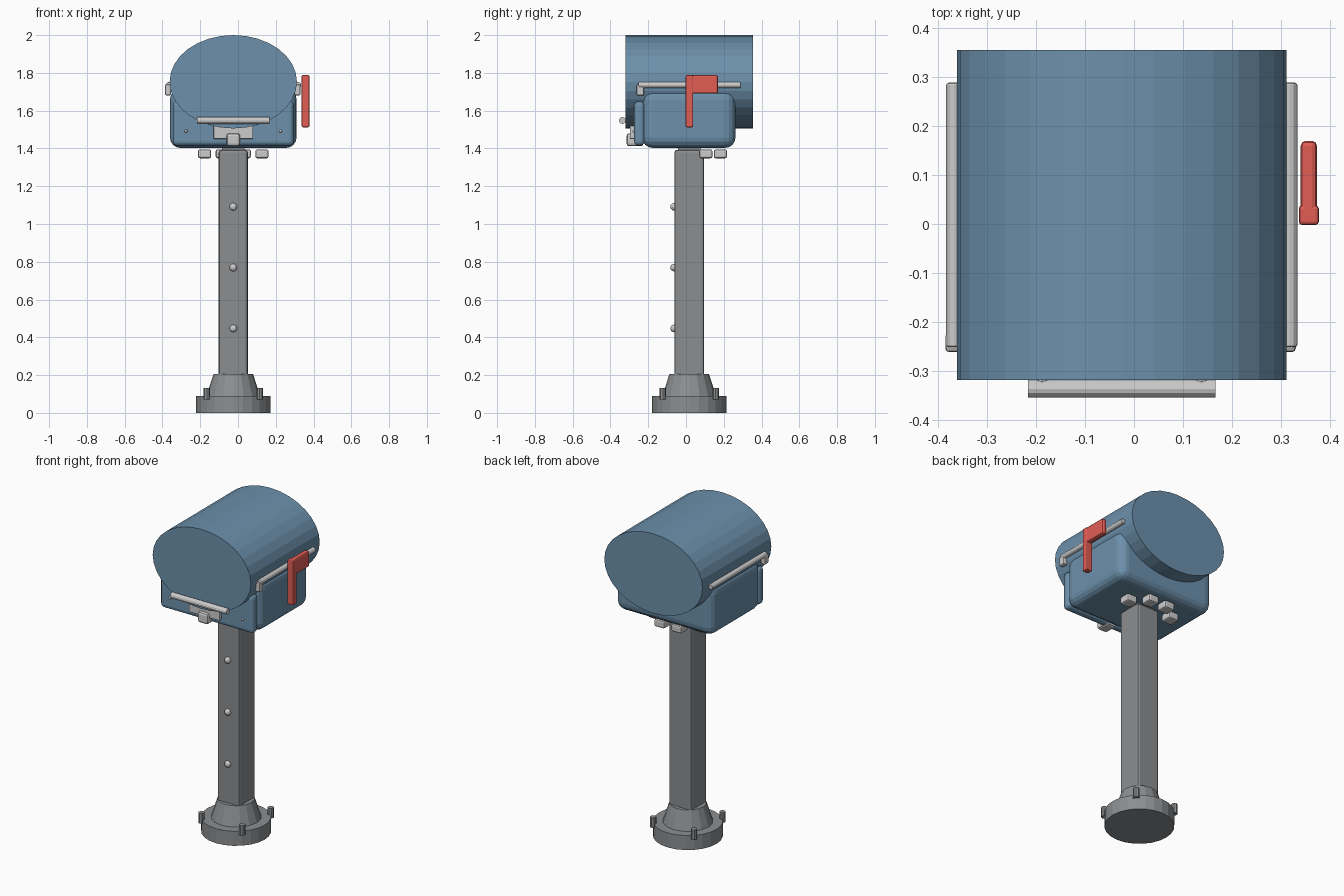
import bpy, math
from mathutils import Vector

if "Cube" in bpy.data.objects:
    bpy.data.objects.remove(bpy.data.objects["Cube"])

CX, CY = -0.025, 0.017   # centre line of post and barrel


def material(name, color):
    m = bpy.data.materials.new(name)
    m.diffuse_color = color
    m.use_nodes = True
    m.node_tree.nodes["Principled BSDF"].inputs["Base Color"].default_value = m.diffuse_color
    return m


BLUE = material("blue_paint", (0.15, 0.28, 0.41, 1))
RED = material("red_paint", (0.75, 0.11, 0.09, 1))
STEEL = material("light_steel", (0.6, 0.6, 0.6, 1))
IRON = material("grey_iron", (0.26, 0.27, 0.28, 1))


def finish(name, mat, bevel=0, segments=2):
    ob = bpy.context.object
    ob.name = name
    ob.data.materials.append(mat)
    bpy.ops.object.transform_apply(location=False, rotation=True, scale=True)
    if bevel:
        b = ob.modifiers.new("bevel", 'BEVEL')
        b.width, b.segments = bevel, segments
    return ob


def box(name, lo, hi, mat, bevel=0, segments=2):
    lo, hi = Vector(lo), Vector(hi)
    bpy.ops.mesh.primitive_cube_add(size=1, location=(lo + hi) / 2)
    bpy.context.object.scale = hi - lo
    return finish(name, mat, bevel, segments)


def rod(name, a, b, r, mat, sides=12, r2=None, bevel=0):
    a, b = Vector(a), Vector(b)
    d = b - a
    bpy.ops.mesh.primitive_cone_add(vertices=sides, radius1=r, radius2=r if r2 is None else r2,
                                    depth=d.length, location=(a + b) / 2,
                                    rotation=d.to_track_quat('Z', 'Y').to_euler())
    return finish(name, mat, bevel)


def stud(name, loc, r, mat):
    bpy.ops.mesh.primitive_uv_sphere_add(segments=12, ring_count=8, radius=r, location=loc)
    return finish(name, mat)


# base and post
rod("base_plate", (CX, CY, 0), (CX, CY, 0.09), 0.197, IRON, 24)
rod("base_collar", (CX, CY, 0.09), (CX, CY, 0.205), 0.142, IRON, 16, r2=0.105)
for sx in (-1, 1):
    for sy in (-1, 1):
        x, y = CX + sx * 0.14, CY + sy * 0.14
        rod("base_bolt", (x, y, 0.07), (x, y, 0.132), 0.018, IRON, 8)
box("post", (CX - 0.077, CY - 0.079, 0.15), (CX + 0.077, CY + 0.079, 1.392), IRON, 0.014)
for z in (0.447, 0.769, 1.091):
    stud("post_bolt", (CX, CY - 0.08, z), 0.02, STEEL)

# blocks under the box
for s in (-1, 1):
    for dx, y in ((0.152, 0.105), (0.058, 0.182)):
        x = CX + s * dx
        box("mount_block", (x - 0.035, y - 0.035, 1.348), (x + 0.035, y + 0.035, 1.395), STEEL, 0.01)
box("mount_plate", (CX - 0.06, CY - 0.06, 1.38), (CX + 0.06, CY + 0.06, 1.42), IRON)

# mailbox body, door and elliptical barrel
box("body", (CX - 0.335, -0.232, 1.403), (CX + 0.335, 0.262, 1.715), BLUE, 0.055, 4)
box("door", (CX - 0.32, -0.275, 1.415), (CX + 0.32, -0.22, 1.65), BLUE, 0.022, 3)
bpy.ops.mesh.primitive_cylinder_add(vertices=32, radius=1, depth=0.675,
                                    location=(CX, CY + 0.001, 1.753),
                                    rotation=(math.pi / 2, 0, 0))
bpy.context.object.scale = (0.337, 0.247, 1)
finish("barrel", BLUE)

# side rails with brackets
for s in (-1, 1):
    x = CX + s * 0.343
    rod("side_rail", (x, -0.252, 1.735), (x, 0.289, 1.735), 0.016, STEEL, 12, bevel=0.005)
    box("rail_bracket", (x - 0.018, -0.262, 1.68), (x + 0.013, -0.222, 1.738), STEEL, 0.008)

# flag
box("flag_arm", (0.337, -0.002, 1.512), (0.378, 0.038, 1.788), RED, 0.007)
box("flag_panel", (0.341, 0.0, 1.69), (0.374, 0.17, 1.788), RED, 0.01)

# handle, latch and rivets on the door
rod("handle_bar", (CX - 0.192, -0.337, 1.548), (CX + 0.192, -0.337, 1.548), 0.018, STEEL, 12)
for s in (-1, 1):
    x = CX + s * 0.163
    rod("handle_stem", (x, -0.337, 1.548), (x, -0.26, 1.548), 0.011, STEEL, 8)
    stud("door_rivet", (CX + s * 0.25, -0.275, 1.492), 0.008, STEEL)
box("latch_plate", (CX - 0.105, -0.297, 1.45), (CX + 0.105, -0.265, 1.53), STEEL, 0.006)
box("latch", (CX - 0.036, -0.315, 1.412), (CX + 0.036, -0.225, 1.48), STEEL, 0.014)
